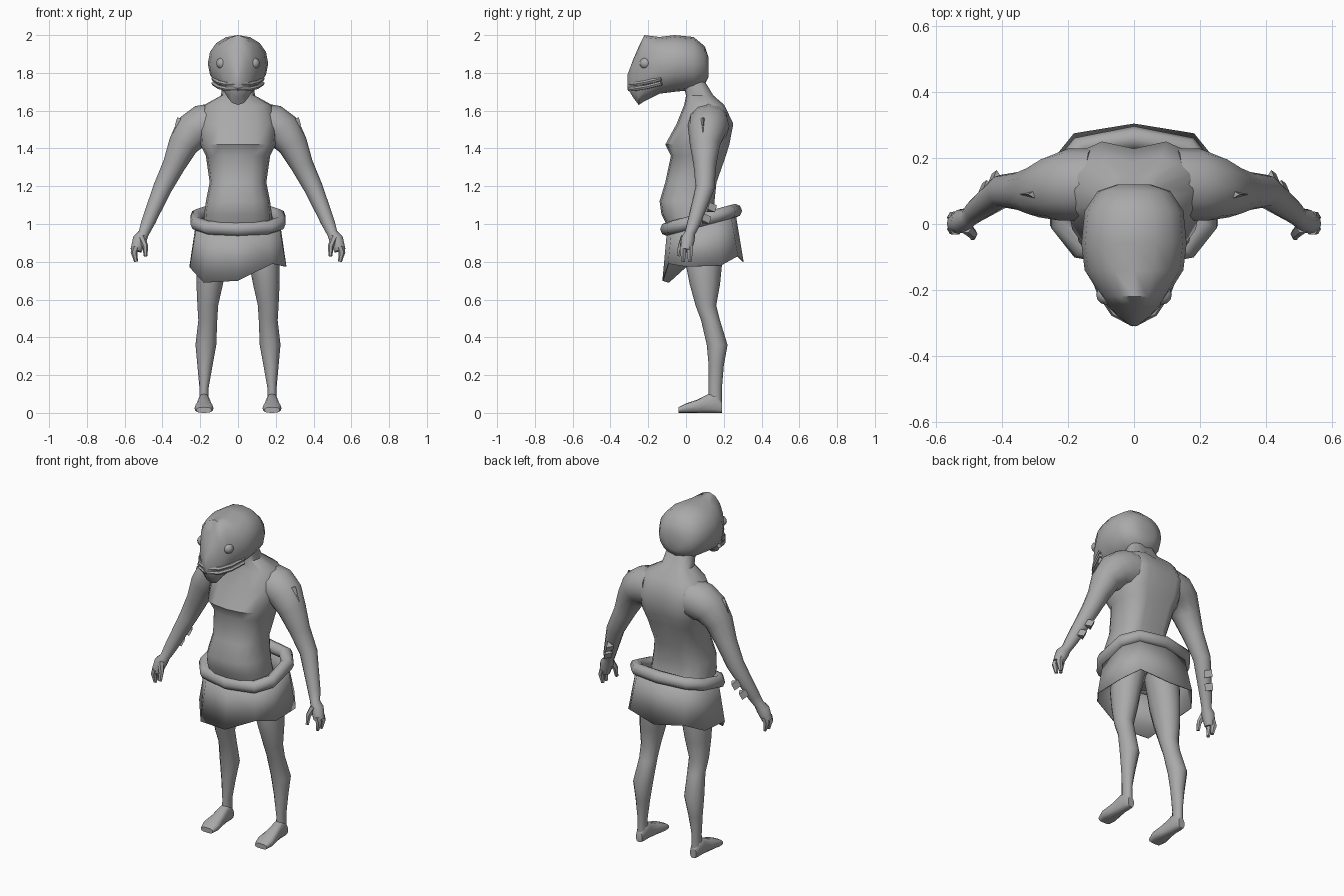
import bpy, bmesh, math
from mathutils import Vector

cube = bpy.data.objects.get("Cube")
if cube:
    bpy.data.objects.remove(cube, do_unlink=True)

X, Y, Z = Vector((1, 0, 0)), Vector((0, 1, 0)), Vector((0, 0, 1))
shade = (.4, .4, .4, 1)
grey = bpy.data.materials.new("plain_grey")
grey.use_nodes = True
grey.diffuse_color = shade
grey.node_tree.nodes["Principled BSDF"].inputs["Base Color"].default_value = shade


def finish(name, bm, mirror=False, angle=50):
    """Turn a bmesh into a shaded object, optionally mirrored across x."""
    bmesh.ops.recalc_face_normals(bm, faces=bm.faces)
    mesh = bpy.data.meshes.new(name)
    bm.to_mesh(mesh)
    bm.free()
    mesh.materials.append(grey)
    part = bpy.data.objects.new(name, mesh)
    bpy.context.collection.objects.link(part)
    bpy.ops.object.select_all(action='DESELECT')
    part.select_set(True)
    bpy.context.view_layer.objects.active = part
    bpy.ops.object.shade_smooth_by_angle(angle=math.radians(angle))
    if mirror:
        modifier = part.modifiers.new("mirror", 'MIRROR')
        modifier.use_mirror_merge = False
    return part


def bridge(bm, first, second):
    """Join two closed loops of vertices with quads."""
    for i in range(len(first)):
        bm.faces.new((first[i - 1], first[i], second[i], second[i - 1]))


def unit_ring(count, squareness=1):
    """Points of a unit circle, made boxier when squareness is below one."""
    ring = []
    for i in range(count):
        angle = math.tau * i / count
        ring.append([math.copysign(abs(value) ** squareness, value)
                     for value in (math.cos(angle), math.sin(angle))])
    return ring


def loft(name, rings, hint=Y, axis=None, count=12, squareness=1, groove=0, mirror=False):
    """Skin a row of rings, each given as (centre, half width, half depth)."""
    bm = bmesh.new()
    centres = [Vector(ring[0]) for ring in rings]
    last = len(rings) - 1
    loops = []
    for k, (centre, width, depth) in enumerate(rings):
        along = axis or (centres[min(k + 1, last)] - centres[max(k - 1, 0)]).normalized()
        deep = (hint - along * hint.dot(along)).normalized()
        wide = deep.cross(along)
        loop = []
        for i, (c, s) in enumerate(unit_ring(count, squareness)):
            if i * 4 == count:
                s -= groove
            loop.append(bm.verts.new(centres[k] + wide * c * width + deep * s * depth))
        loops.append(loop)
    for first, second in zip(loops, loops[1:]):
        bridge(bm, first, second)
    bm.faces.new(loops[0])
    bm.faces.new(loops[-1])
    return finish(name, bm, mirror)


def tube(name, path, hint=Y, count=12):
    """Mirrored round limb along a path of (x, y, z, radius)."""
    return loft(name, [((x, y, z), r, r) for x, y, z, r in path], hint, count=count, mirror=True)


# Torso and neck: height, front, back, half width
body = [(.95, -.08, .19, .18), (1.05, -.13, .16, .18), (1.12, -.14, .16, .17),
        (1.22, -.11, .17, .15), (1.36, -.08, .22, .17), (1.42, -.11, .24, .2),
        (1.53, -.05, .26, .21), (1.63, -.01, .21, .18), (1.68, 0, .15, .09),
        (1.76, -.02, .1, .08)]
loft("torso", [((0, (front + back) / 2, z), width, (back - front) / 2)
               for z, front, back, width in body],
     axis=Z, count=16, squareness=.8, groove=.2)

# Head: y, top, bottom, half width
skull = [(.12, 1.88, 1.78, .05), (.1, 1.94, 1.74, .11), (.04, 1.99, 1.71, .15),
         (-.06, 2, 1.7, .16), (-.14, 1.99, 1.69, .15), (-.22, 2, 1.65, .1),
         (-.25, 1.94, 1.63, .08), (-.28, 1.87, 1.67, .05), (-.31, 1.79, 1.72, .01)]
loft("head", [((0, y, (top + bottom) / 2), width, (top - bottom) / 2)
              for y, top, bottom, width in skull],
     hint=Z, axis=Y, count=16, squareness=.95)

# Lips wrapping the snout
for label, lift in (("upper_lip", .01), ("lower_lip", -.015)):
    tube(label, [(x, y, z + lift, .012) for x, y, z in
                 ((0, -.3, 1.73), (.06, -.27, 1.73), (.1, -.21, 1.74), (.13, -.13, 1.76))],
         hint=Z, count=6)

# Eyes
bm = bmesh.new()
bmesh.ops.create_uvsphere(bm, u_segments=12, v_segments=8, radius=.03)
bmesh.ops.translate(bm, vec=(.085, -.215, 1.85), verts=bm.verts)
finish("eye", bm, mirror=True)

# Arms run from inside the shoulder down to the knuckles
tube("arm", [(.13, .12, 1.53, .11), (.19, .12, 1.52, .11), (.24, .11, 1.49, .1),
             (.29, .1, 1.42, .08), (.34, .1, 1.31, .06), (.4, .1, 1.19, .05),
             (.48, .04, 1, .035), (.5, .02, .95, .028), (.52, .01, .92, .037),
             (.54, 0, .86, .03)])
for label, y in (("front_finger", -.015), ("back_finger", .02)):
    tube(label, [(.54, y, .88, .02), (.55, y, .85, .018), (.54, y, .8, .01)], count=6)
tube("thumb", [(.51, -.01, .93, .02), (.49, -.03, .88, .015), (.49, -.04, .83, .01)], count=6)


def spike(name, base, out, up, size):
    """Mirrored triangular stud standing on the arm."""
    base, up = Vector(base), Vector(up).normalized()
    out = (out - up * out.dot(up)).normalized()
    side = out.cross(up)
    bm = bmesh.new()
    ends = []
    for shift in (-.5, .5):
        corners = (side * .55 + up * shift, out + up * shift, up * shift - side * .55)
        ends.append([bm.verts.new(base + corner * size) for corner in corners])
        bm.faces.new(ends[-1])
    bridge(bm, *ends)
    finish(name, bm, mirror=True, angle=30)


# Studs on the upper arms and forearms
for label, base in (("upper", (.285, .09, 1.53)), ("lower", (.3, .09, 1.48))):
    spike(label + "_shoulder_stud", base, X, (-.3, 0, 1), .045)
for label, base in (("upper", (.42, .12, 1.09)), ("lower", (.45, .09, 1.03))):
    spike(label + "_forearm_stud", base, Y, (-.4, .3, 1), .04)

# Legs: height, x, front, back, half width
leg = [(.95, .11, .01, .2, .1), (.78, .14, 0, .19, .08), (.68, .15, .02, .18, .07),
       (.57, .16, .05, .16, .055), (.49, .16, .08, .18, .05), (.36, .17, .11, .22, .055),
       (.25, .175, .12, .2, .04), (.13, .18, .12, .19, .024), (.05, .18, .12, .19, .026)]
loft("leg", [((x, (front + back) / 2, z), width, (back - front) / 2)
             for z, x, front, back, width in leg], axis=Z, mirror=True)

# Feet: y, half width, height
foot = [(.19, .02, .06), (.16, .03, .1), (.12, .03, .1), (.06, .04, .07),
        (0, .05, .05), (-.04, .04, .03)]
loft("foot", [((.18, y, height / 2), width, height / 2) for y, width, height in foot],
     hint=Z, axis=Y, squareness=.7, mirror=True)

# Belt: a tube around the hips, rising towards the back
hips = unit_ring(10, .7)
waist = []
for c, s in hips:
    y = .08 - .18 * c
    waist.append(Vector((.225 * s, y, 1 + y * .27)))
bm = bmesh.new()
sections = []
for centre in waist:
    outward = Vector((centre.x, centre.y - .08, 0)).normalized()
    sections.append([bm.verts.new(centre + (outward * c + Z * s) * .037)
                     for c, s in unit_ring(8)])
for i, section in enumerate(sections):
    bridge(bm, sections[i - 1], section)
finish("belt", bm, angle=60)

# Skirt: thin cloth with a ragged hem, listed from the front round by the left
hem = (.7, .79, .775, .78, .83, .8, .83, .785, .77, .69)
bm = bmesh.new()
upper = [bm.verts.new(point) for point in waist]
lower = [bm.verts.new((.265 * s, .09 - .215 * c, z)) for (c, s), z in zip(hips, hem)]
bridge(bm, upper, lower)
skirt = finish("skirt", bm, angle=30)
cloth = skirt.modifiers.new("cloth", 'SOLIDIFY')
cloth.thickness = .006
